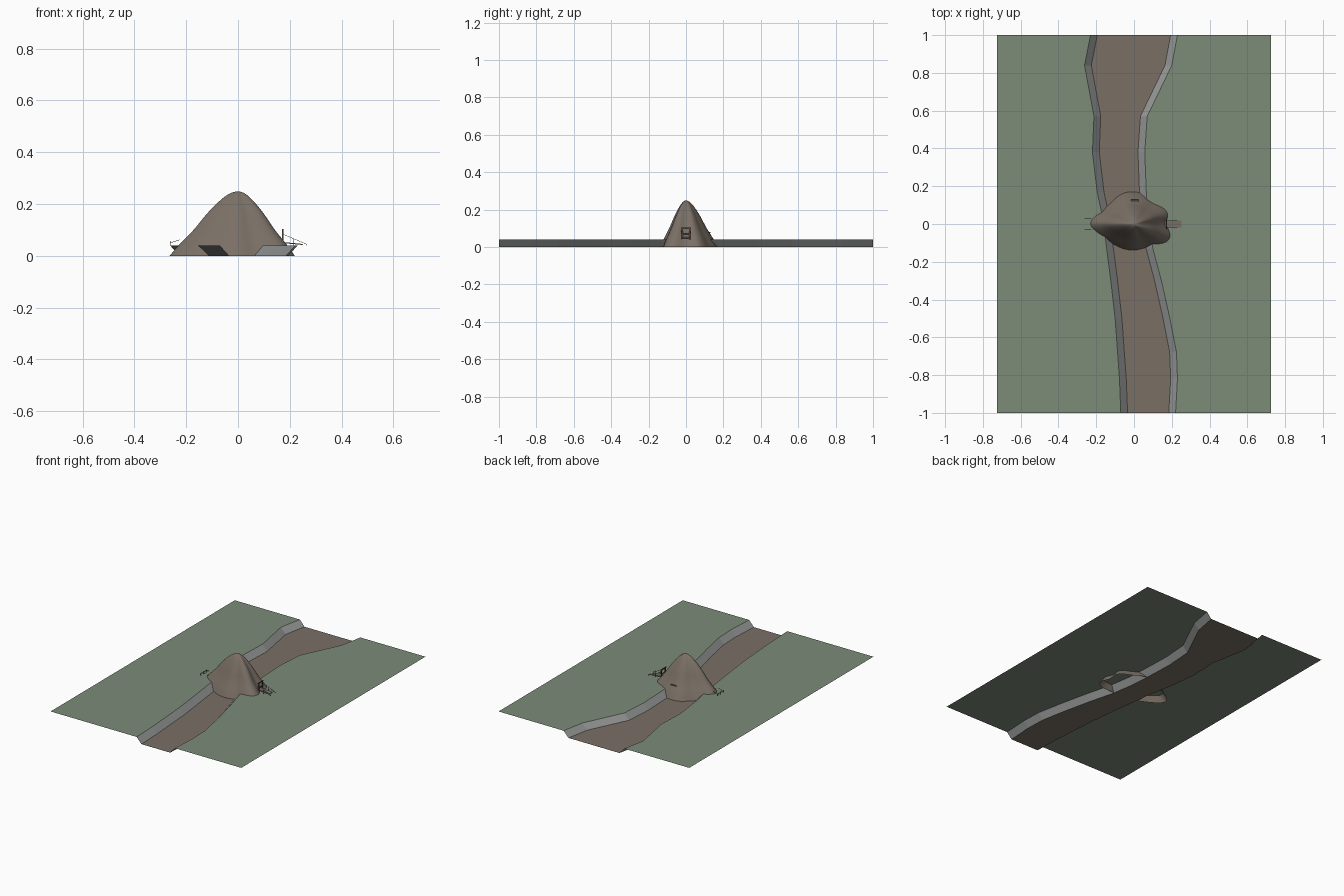
import bpy, bmesh, math
from mathutils import Vector

old = bpy.data.objects.get("Cube")
if old:
    bpy.data.objects.remove(old)


def material(name, rgb):
    m = bpy.data.materials.new(name)
    m.use_nodes = True
    m.diffuse_color = (*rgb, 1)
    m.node_tree.nodes["Principled BSDF"].inputs["Base Color"].default_value = (*rgb, 1)
    return m


GRASS = material("grass green", (0.2, 0.26, 0.185))
STONE = material("bank grey", (0.32, 0.33, 0.33))
EARTH = material("earth brown", (0.195, 0.16, 0.13))
WOOD = material("dark wood", (0.12, 0.09, 0.07))


def finish(name, bm, mat):
    me = bpy.data.meshes.new(name)
    bm.to_mesh(me)
    bm.free()
    me.materials.append(mat)
    ob = bpy.data.objects.new(name, me)
    bpy.context.collection.objects.link(ob)
    return ob


def strip(name, left, right, mat):
    """Ribbon between two rows of points, facing up."""
    bm = bmesh.new()
    a = [bm.verts.new(p) for p in left]
    b = [bm.verts.new(p) for p in right]
    for i in range(len(a) - 1):
        bm.faces.new((a[i], b[i], b[i + 1], a[i + 1]))
    return finish(name, bm, mat)


def beam(bm, start, end, width, height):
    """Box running from start to end."""
    s, e = Vector(start), Vector(end)
    d = (e - s).normalized()
    up = Vector((0, 0, 1)) if abs(d.z) < 0.9 else Vector((1, 0, 0))
    side = d.cross(up).normalized() * width / 2
    top = side.cross(d).normalized() * height / 2
    rings = [[bm.verts.new(p + side * u + top * v)
              for u, v in ((-1, -1), (1, -1), (1, 1), (-1, 1))] for p in (s, e)]
    for i in range(4):
        j = (i + 1) % 4
        bm.faces.new((rings[0][i], rings[0][j], rings[1][j], rings[1][i]))
    bm.faces.new(rings[0][::-1])
    bm.faces.new(rings[1])


# Winding channel: y, upper edge of left-hand and right-hand bank
EDGE, TOP, SLOPE = 0.725, 0.04, 0.036
rows = [(-1, -.07, .22), (-.82, -.077, .23), (-.68, -.087, .225),
        (-.5, -.1, .19), (-.3, -.123, .145), (-.13, -.145, .1),
        (.03, -.165, .075), (.17, -.195, .065), (.38, -.22, .057),
        (.57, -.212, .07), (.84, -.262, .2), (1, -.23, .23)]
west_edge = [(-EDGE, y, TOP) for y, l, r in rows]
west_top = [(l, y, TOP) for y, l, r in rows]
west_foot = [(l + SLOPE, y, 0) for y, l, r in rows]
east_foot = [(r - SLOPE, y, 0) for y, l, r in rows]
east_top = [(r, y, TOP) for y, l, r in rows]
east_edge = [(EDGE, y, TOP) for y, l, r in rows]
strip("right_ground", west_edge, west_top, GRASS)
strip("right_bank", west_top, west_foot, STONE)
strip("channel_bed", west_foot, east_foot, EARTH)
strip("left_bank", east_foot, east_top, STONE)
strip("left_ground", east_top, east_edge, GRASS)

# Lobed mound: base radius by angle, scaled up a bell-shaped profile
radii = [.185, .225, .205, .17, .17, .17, .172, .175, .172, .165, .172, .235,
         .285, .225, .178, .152, .145, .142, .14, .138, .14, .175, .235, .24]
profile = [(1, 0), (.86, .045), (.64, .1), (.5, .15), (.36, .19), (.22, .225), (.1, .245)]
bm = bmesh.new()
n = len(radii)
rings = []
for f, z in profile:
    rings.append([bm.verts.new((r * f * math.cos(math.tau * i / n),
                                r * f * math.sin(math.tau * i / n), z))
                  for i, r in enumerate(radii)])
for low, high in zip(rings, rings[1:]):
    for i in range(n):
        j = (i + 1) % n
        bm.faces.new((low[i], low[j], high[j], high[i]))
peak = bm.verts.new((0, 0, .25))
for i in range(n):
    bm.faces.new((rings[-1][i], rings[-1][(i + 1) % n], peak))
for f in bm.faces:
    f.smooth = True
mound = finish("mound", bm, EARTH)
sub = mound.modifiers.new("Smooth", 'SUBSURF')
sub.levels = sub.render_levels = 2

# Left entrance: timber frame, sloping walkway and rope rails
bm = bmesh.new()
for y in (-.02, .02):
    beam(bm, (.172, y, .04), (.172, y, .1), .006, .006)
beam(bm, (.172, -.028, .1), (.172, .028, .1), .006, .006)
beam(bm, (.174, -.02, .07), (.174, .02, .07), .004, .004)
finish("entrance_frame", bm, WOOD)

bm = bmesh.new()
beam(bm, (.165, 0, .052), (.25, 0, .044), .036, .004)
finish("walkway", bm, EARTH)

bm = bmesh.new()
for y in (-.026, .026):
    beam(bm, (.17, y, .085), (.265, y, .045), .0015, .0015)
    for x in (.215, .265):
        beam(bm, (x, y, .04), (x, y, .045 + (.265 - x) * .42), .002, .002)
finish("walkway_rails", bm, WOOD)

# Right side: small fence
bm = bmesh.new()
for y in (-.03, 0, .03):
    beam(bm, (-.262, y, .04), (-.262, y, .058), .002, .002)
beam(bm, (-.262, -.03, .054), (-.262, .03, .054), .0015, .0015)
for y in (-.03, .03):
    beam(bm, (-.262, y, .05), (-.225, y, .062), .0015, .0015)
finish("fence", bm, WOOD)

# Back window ledge
bm = bmesh.new()
beam(bm, (-.015, .125, .078), (.025, .125, .078), .012, .005)
finish("back_ledge", bm, WOOD)
